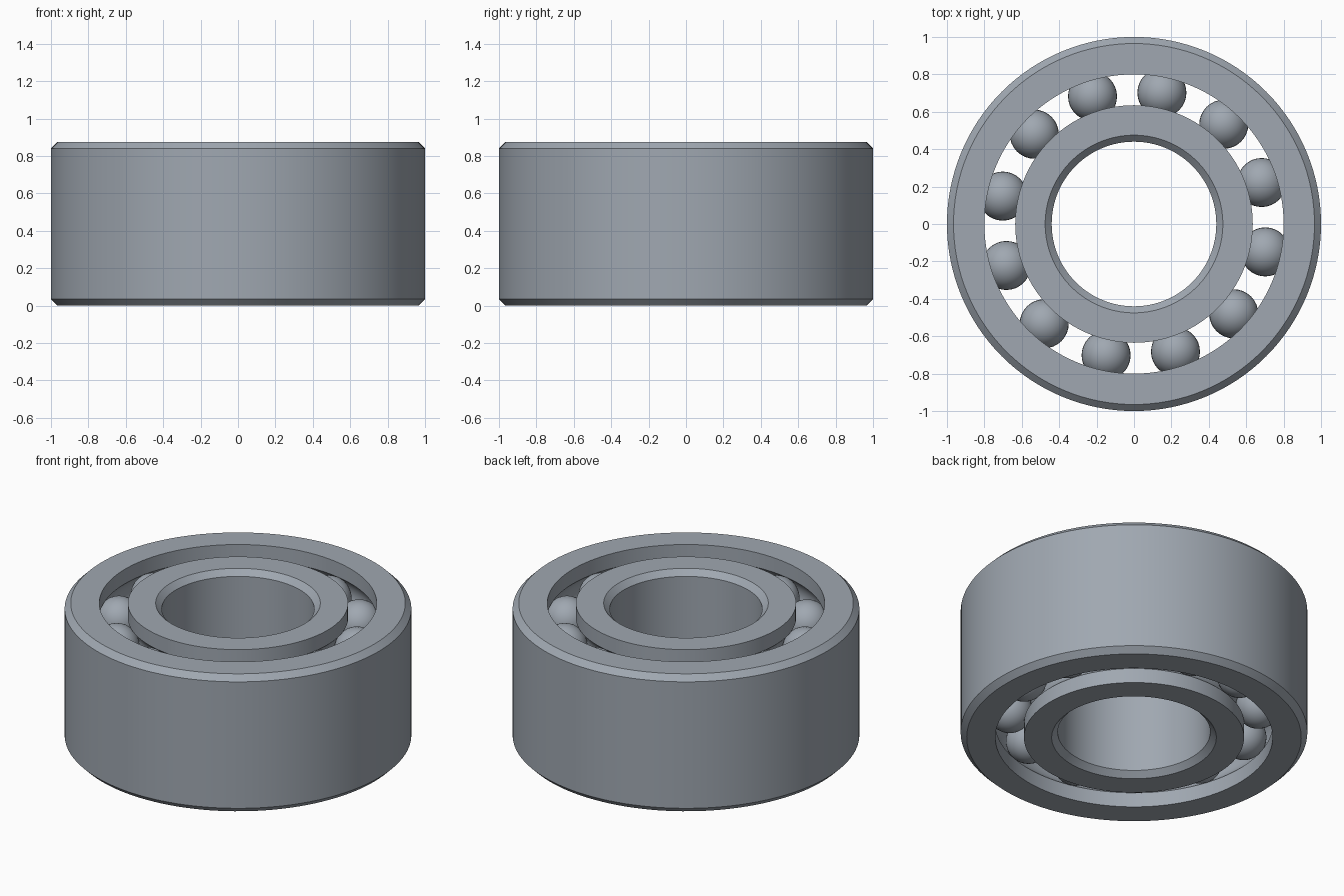
import bpy
import math

cube = bpy.data.objects.get("Cube")
if cube:
    bpy.data.objects.remove(cube, do_unlink=True)

HEIGHT = 0.875
CHAMFER = 0.035
BALL_R = 0.131
PITCH_R = 0.7175
ROWS = (0.195, HEIGHT - 0.195)
BALLS = 12
SEGMENTS = 128

steel = bpy.data.materials.new("steel grey")
steel.use_nodes = True
colour = (0.35, 0.39, 0.44, 1.0)
steel.diffuse_color = colour
steel.node_tree.nodes["Principled BSDF"].inputs["Base Color"].default_value = colour


def finish(obj, angle):
    """Name-independent finishing: material and smooth shading."""
    obj.data.materials.append(steel)
    bpy.ops.object.select_all(action='DESELECT')
    obj.select_set(True)
    bpy.context.view_layer.objects.active = obj
    bpy.ops.object.shade_smooth_by_angle(angle=math.radians(angle))


def raceway(wall_r, steps=10):
    """Wall profile from bottom to top with one round groove per ball row."""
    offset = wall_r - PITCH_R
    half = math.acos(abs(offset) / BALL_R)
    side = math.copysign(1, offset)
    points = [(wall_r, 0)]
    for z in ROWS:
        for i in range(steps + 1):
            a = -half + 2 * half * i / steps
            points.append((PITCH_R + side * BALL_R * math.cos(a),
                           z + BALL_R * math.sin(a)))
    return points + [(wall_r, HEIGHT)]


def chamfered_wall(wall_r, inward):
    """Wall profile from top to bottom with a chamfer at both ends."""
    end_r = wall_r + inward * CHAMFER
    return [(end_r, HEIGHT), (wall_r, HEIGHT - CHAMFER),
            (wall_r, CHAMFER), (end_r, 0)]


def revolve(name, profile):
    """Spin a closed (radius, height) profile around the z axis."""
    n = len(profile)
    verts, faces = [], []
    for s in range(SEGMENTS):
        a = 2 * math.pi * s / SEGMENTS
        verts += [(r * math.cos(a), r * math.sin(a), z) for r, z in profile]
        t = (s + 1) % SEGMENTS
        for i in range(n):
            j = (i + 1) % n
            faces.append((s * n + i, t * n + i, t * n + j, s * n + j))
    # profiles run counter-clockwise when seen with radius right, height up
    if sum(p[0] * q[1] - q[0] * p[1]
           for p, q in zip(profile, profile[1:] + profile[:1])) < 0:
        faces = [f[::-1] for f in faces]
    mesh = bpy.data.meshes.new(name)
    mesh.from_pydata(verts, [], faces)
    obj = bpy.data.objects.new(name, mesh)
    bpy.context.collection.objects.link(obj)
    finish(obj, 30)


# Outer and inner rings
revolve("outer_ring", raceway(0.80) + chamfered_wall(1.0, -1))
revolve("inner_ring", raceway(0.635) + chamfered_wall(0.44, 1))

# Two rows of balls
for row, z in zip(("lower", "upper"), ROWS):
    for k in range(BALLS):
        a = math.radians(18) + 2 * math.pi * k / BALLS
        bpy.ops.mesh.primitive_uv_sphere_add(
            segments=32, ring_count=16, radius=BALL_R,
            location=(PITCH_R * math.cos(a), PITCH_R * math.sin(a), z))
        ball = bpy.context.object
        ball.name = f"{row}_ball_{k + 1}"
        finish(ball, 60)
